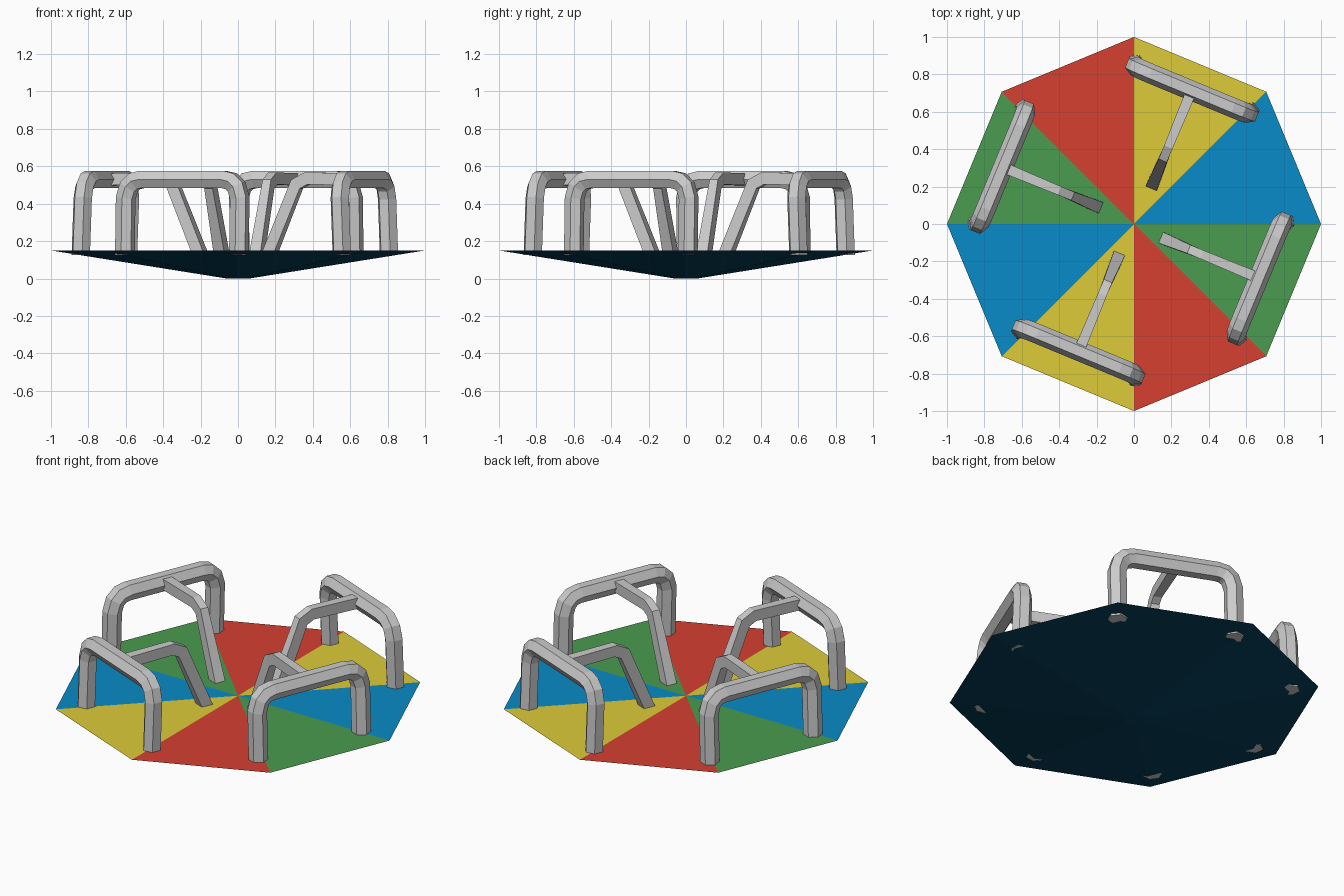
import bpy, bmesh
from math import cos, sin, pi, radians
from mathutils import Vector

if "Cube" in bpy.data.objects:
    bpy.data.objects.remove(bpy.data.objects["Cube"])


def material(name, rgb):
    m = bpy.data.materials.new(name)
    m.diffuse_color = (*rgb, 1)
    m.use_nodes = True
    m.node_tree.nodes["Principled BSDF"].inputs["Base Color"].default_value = m.diffuse_color
    return m


def finish(name, bm, mats=()):
    me = bpy.data.meshes.new(name)
    bm.to_mesh(me)
    bm.free()
    for m in mats:
        me.materials.append(m)
    ob = bpy.data.objects.new(name, me)
    bpy.context.collection.objects.link(ob)
    return ob


def sweep(name, path, side, section, scales=None):
    """Sweep a (side, normal) section along a planar path with mitred bends."""
    bm = bmesh.new()
    path = [Vector(p) for p in path]
    scales = scales or [1] * len(path)
    rings = []
    for i, p in enumerate(path):
        a = (p - path[i - 1]).normalized() if i else None
        b = (path[i + 1] - p).normalized() if i < len(path) - 1 else None
        a, b = a or b, b or a
        t = (a + b).normalized()
        n = side.cross(t).normalized()
        miter = 1 / max(t.dot(a), 0.5)
        rings.append([bm.verts.new(p + side * (s * scales[i]) + n * (h * miter))
                      for s, h in section])
    k = len(section)
    for r, q in zip(rings, rings[1:]):
        for j in range(k):
            bm.faces.new((r[j], r[(j + 1) % k], q[(j + 1) % k], q[j]))
    bm.faces.new(rings[0])
    bm.faces.new(rings[-1])
    bmesh.ops.recalc_face_normals(bm, faces=bm.faces)
    return finish(name, bm)


blue = material("blue", (0.003, 0.26, 0.58))
yellow = material("yellow", (0.73, 0.60, 0.04))
red = material("red", (0.67, 0.05, 0.03))
green = material("green", (0.07, 0.33, 0.08))
navy = material("navy", (0.001, 0.05, 0.105))

# Platform: coloured wedges on top, shallow dark cone underneath
bm = bmesh.new()
centre = bm.verts.new((0, 0, 0.15))
angles = [i * pi / 4 for i in range(8)]
rim = [bm.verts.new((cos(a), sin(a), 0.15)) for a in angles]
hub = [bm.verts.new((0.06 * cos(a), 0.06 * sin(a), 0)) for a in angles]
for i in range(8):
    j = (i + 1) % 8
    bm.faces.new((centre, rim[i], rim[j])).material_index = i % 4
    bm.faces.new((rim[j], rim[i], hub[i], hub[j])).material_index = 4
bm.faces.new(hub[::-1]).material_index = 4
finish("platform", bm, (blue, yellow, red, green, navy))

# Four hand rails, each with an inner brace
hexagon = [(0.053 * cos(i * pi / 3), 0.053 * sin(i * pi / 3)) for i in range(6)]
square = [(0.032, 0.032), (-0.032, 0.032), (-0.032, -0.032), (0.032, -0.032)]
half_rail = [(0.33, 0.125), (0.33, 0.43), (0.312, 0.49), (0.28, 0.52), (0.235, 0.53)]
brace_line = [(0, 0.53), (-0.32, 0.535), (-0.38, 0.505), (-0.54, 0.13)]

for k, radius in enumerate((0.777, 0.763, 0.740, 0.727)):
    a = radians(67.5 + 90 * k)
    out = Vector((cos(a), sin(a), 0))
    along = Vector((-sin(a), cos(a), 0))

    def place(r, u, z):
        return out * (radius + r) + along * (u - 0.012) + Vector((0, 0, z))

    def lean(z):
        return 0.015 * (0.53 - z) / 0.4

    rail = [place(lean(z), -u, z) for u, z in half_rail]
    rail += [place(lean(z), u, z) for u, z in reversed(half_rail)]
    sweep(f"hand_rail_{k + 1}", rail, out, hexagon)
    brace = [place(r, 0, z) for r, z in brace_line]
    sweep(f"rail_brace_{k + 1}", brace, along, square, (0.9, 0.75, 0.75, 1.0))
